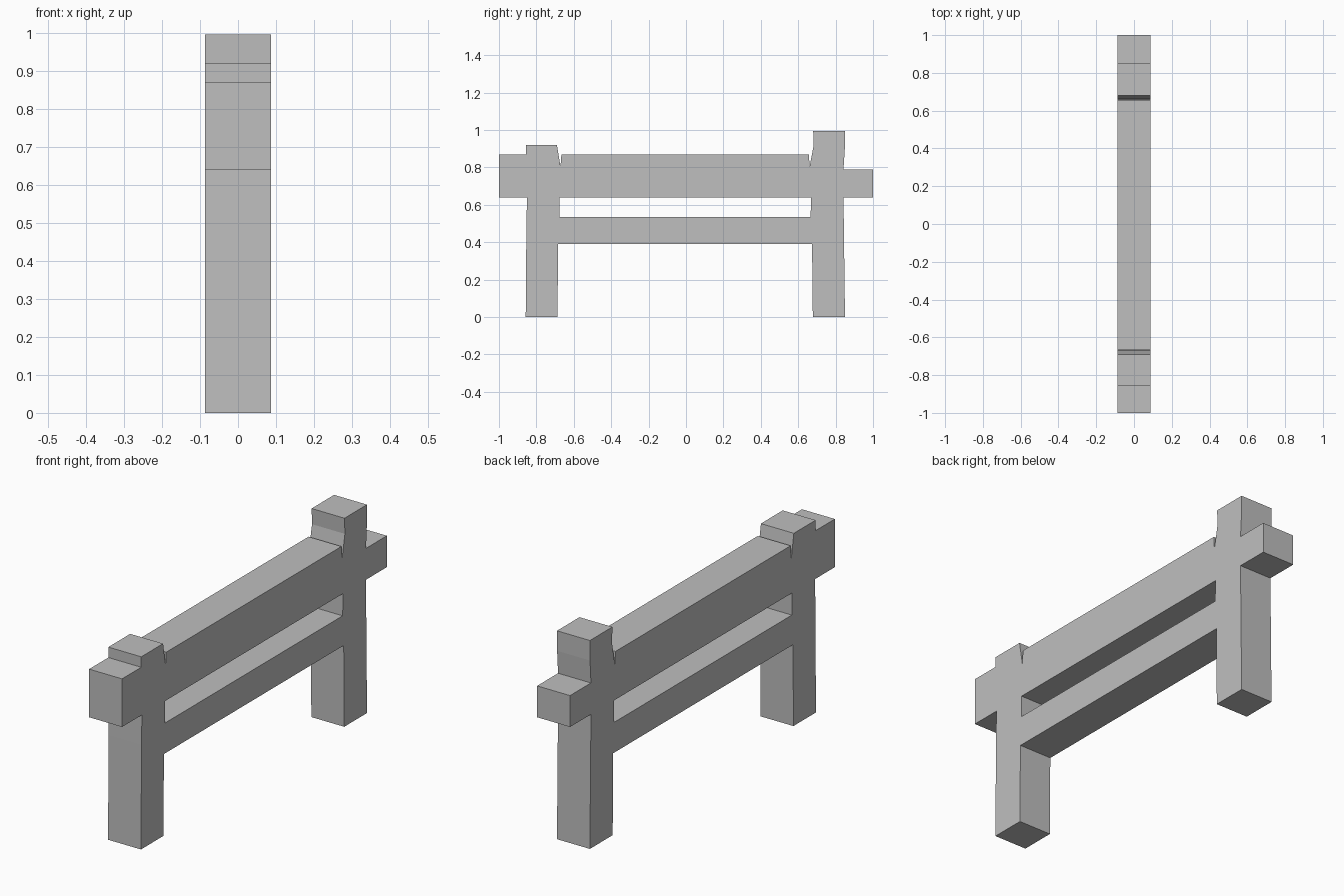
import bpy
from mathutils import Matrix

cube = bpy.data.objects.get("Cube")
if cube:
    bpy.data.objects.remove(cube, do_unlink=True)

HALF_WIDTH = 0.087

# One plain grey for the whole rail
grey = bpy.data.materials.new("plain_grey")
grey.use_nodes = True
colour = (0.52, 0.52, 0.52, 1)
grey.diffuse_color = colour
grey.node_tree.nodes["Principled BSDF"].inputs["Base Color"].default_value = colour

# Side profile as (y, z): front post, top beam, back post, lower rail
front_post = [(-0.687, 0), (-0.857, 0), (-0.853, 0.5), (-0.85, 0.64)]
front_beam_end = [(-1, 0.64), (-1, 0.87), (-0.855, 0.87)]
front_post_top = [(-0.855, 0.92), (-0.69, 0.92), (-0.671, 0.805)]
beam_top = [(-0.666, 0.87), (0.657, 0.87), (0.661, 0.805)]
back_post_top = [(0.683, 0.92), (0.68, 0.996), (0.85, 0.996), (0.849, 0.9), (0.842, 0.79)]
back_beam_end = [(1, 0.79), (1, 0.64), (0.842, 0.64)]
back_post = [(0.85, 0), (0.678, 0)]
rail_underside = [(0.674, 0.39), (-0.684, 0.39)]
outline = (front_post + front_beam_end + front_post_top + beam_top
           + back_post_top + back_beam_end + back_post + rail_underside)

# Gap between top beam and lower rail
gap = [(-0.676, 0.64), (0.669, 0.64), (0.666, 0.535), (-0.675, 0.535)]

# Filled flat curve, thickened across the width
curve = bpy.data.curves.new("rail_profile", "CURVE")
curve.dimensions = "2D"
curve.fill_mode = "BOTH"
curve.extrude = HALF_WIDTH
for points in (outline, gap):
    spline = curve.splines.new("POLY")
    spline.points.add(len(points) - 1)
    for point, (y, z) in zip(spline.points, points):
        point.co = (y, z, 0, 1)
    spline.use_cyclic_u = True
helper = bpy.data.objects.new("profile_helper", curve)
bpy.context.collection.objects.link(helper)
bpy.context.view_layer.update()

# Convert to a mesh and stand it upright: (y, z, x) becomes (x, y, z)
mesh = bpy.data.meshes.new_from_object(
    helper.evaluated_get(bpy.context.evaluated_depsgraph_get()))
bpy.data.objects.remove(helper, do_unlink=True)
mesh.transform(Matrix(((0, 0, 1, 0), (1, 0, 0, 0), (0, 1, 0, 0), (0, 0, 0, 1))))
mesh.materials.clear()
mesh.materials.append(grey)
mesh.shade_flat()
rail = bpy.data.objects.new("post_and_rail_frame", mesh)
bpy.context.collection.objects.link(rail)

# Weld the caps to the sides and make all faces point outward
import bmesh
bm = bmesh.new()
bm.from_mesh(mesh)
bmesh.ops.remove_doubles(bm, verts=bm.verts, dist=0.0005)
bmesh.ops.recalc_face_normals(bm, faces=bm.faces)
bm.to_mesh(mesh)
bm.free()
